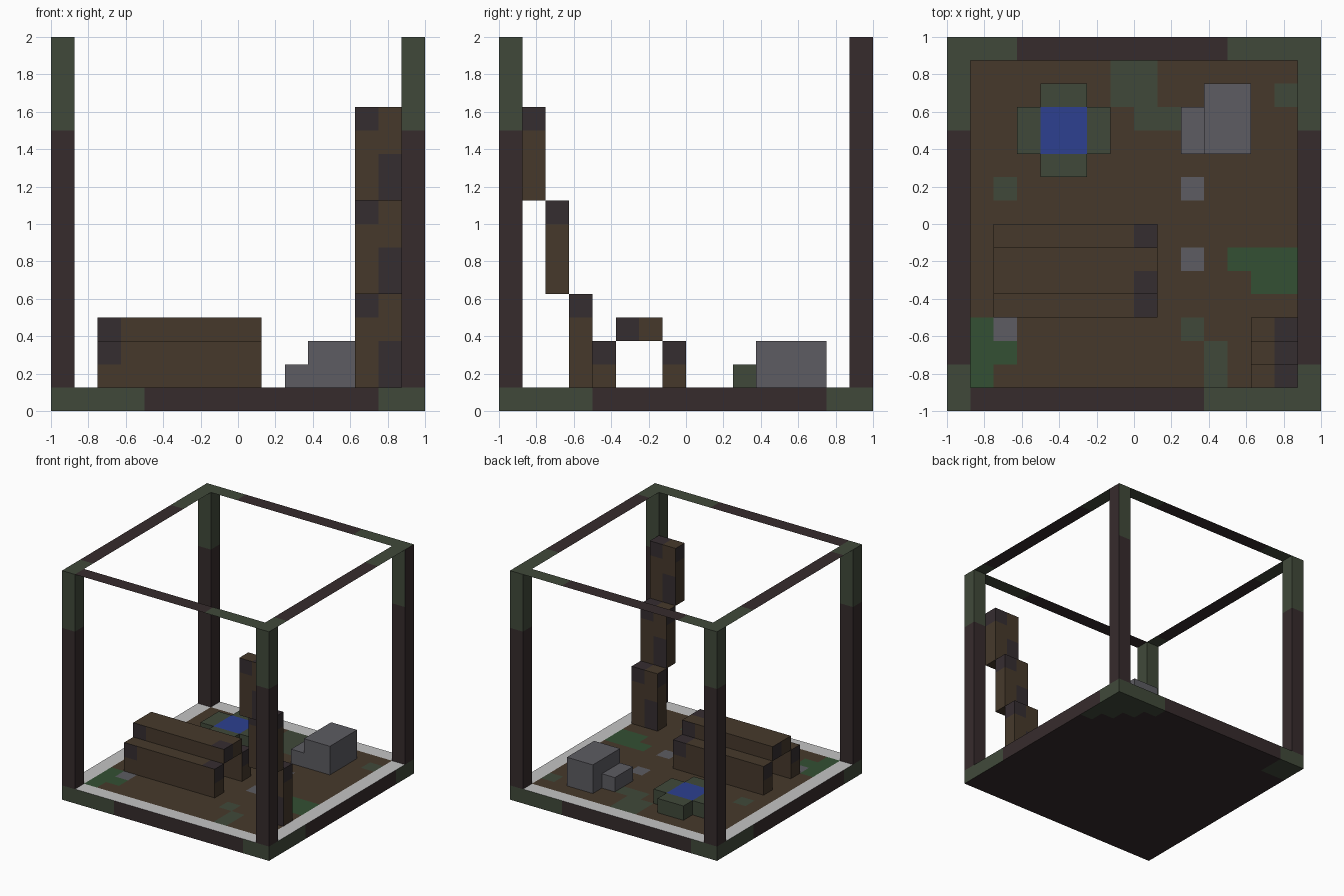
import bpy
import bmesh
from mathutils import Vector

cube = bpy.data.objects.get("Cube")
if cube:
    bpy.data.objects.remove(cube, do_unlink=True)

U = 0.125  # one grid cell
SIDES = ("+x", "-x", "+y", "-y")
ALL = SIDES + ("+z", "-z")


def make_material(name, code):
    def linear(text):
        c = int(text, 16) / 255
        return c / 12.92 if c < 0.04 else ((c + 0.055) / 1.055) ** 2.4
    rgba = [linear(code[i:i + 2]) for i in (0, 2, 4)] + [1]
    mat = bpy.data.materials.new(name)
    mat.use_nodes = True
    mat.diffuse_color = rgba
    bsdf = mat.node_tree.nodes["Principled BSDF"]
    bsdf.inputs["Base Color"].default_value = rgba
    bsdf.inputs["Roughness"].default_value = 0.9
    return mat


PALETTE = {name: make_material(name, code) for name, code in (
    ("dark wood", "362B2C"), ("moss", "40493A"), ("bark brown", "46392B"),
    ("knot", "352D30"), ("stone grey", "5D5C62"), ("water blue", "2D4090"),
    ("grass green", "335033"), ("pale rim", "C4C4C4"))}


def block(name, lo, hi, paint, faces=ALL):
    """Box (in grid cells) whose faces are split in cells; paint is a colour or a rule."""
    bm = bmesh.new()
    used = []
    for face in faces:
        a = "xyz".index(face[1])
        u, v = (a + 1) % 3, (a + 2) % 3
        positive = face[0] == "+"
        for i in range(lo[u], hi[u]):
            for j in range(lo[v], hi[v]):
                corners = []
                for du, dv in ((0, 0), (1, 0), (1, 1), (0, 1)):
                    p = Vector()
                    p[a] = hi[a] if positive else lo[a]
                    p[u], p[v] = i + du, j + dv
                    corners.append(p)
                if not positive:
                    corners.reverse()
                quad = bm.faces.new([bm.verts.new(p * U) for p in corners])
                centre = sum(corners, Vector()) / 4
                colour = paint if isinstance(paint, str) else paint(centre, face)
                if colour not in used:
                    used.append(colour)
                quad.material_index = used.index(colour)
    bmesh.ops.remove_doubles(bm, verts=bm.verts[:], dist=0.001)
    mesh = bpy.data.meshes.new(name)
    bm.to_mesh(mesh)
    bm.free()
    for colour in used:
        mesh.materials.append(PALETTE[colour])
    obj = bpy.data.objects.new(name, mesh)
    bpy.context.collection.objects.link(obj)
    return obj


def from_left(c, face, lo, hi):
    """Distance from the left edge of a side face as seen from outside."""
    return {"-y": c.x - lo[0], "+y": hi[0] - c.x,
            "+x": c.y - lo[1], "-x": hi[1] - c.y}[face]


# Base tray: mossy ends on each side, mossy patches below
def base_paint(c, face):
    if face == "-z":
        near = c.x > 4 and c.y > 4 and max(c.x, c.y) > 6 and c.x + c.y > 11
        mossy = near or (c.x < -6 and c.y > 6)
    else:
        d = from_left(c, face, (-8, -8), (8, 8))
        mossy = d < 4 or d > 14
    return "moss" if mossy else "dark wood"


block("base", (-8, -8, 0), (8, 8, 1), base_paint, SIDES + ("-z",))

# Floor: soil with patches (x0, y0, x1, y1) and a pale rim
PATCHES = {
    "moss": [(-1, 5, 1, 7), (0, 4, 2, 5), (6, 5, 7, 6), (-6, 1, -5, 2),
             (2, -5, 3, -4), (3, -7, 4, -5)],
    "stone grey": [(2, 1, 3, 2), (2, -2, 3, -1), (-6, -5, -5, -4)],
    "grass green": [(4, -2, 7, -1), (5, -3, 7, -2), (-7, -7, -6, -4),
                    (-6, -6, -5, -5)],
}


def floor_paint(c, face):
    if max(abs(c.x), abs(c.y)) > 7:
        return "pale rim"
    for colour, rects in PATCHES.items():
        if any(x0 < c.x < x1 and y0 < c.y < y1 for x0, y0, x1, y1 in rects):
            return colour
    return "bark brown"


block("floor", (-8, -8, 1), (8, 8, 1), floor_paint, ("+z",))


# Corner posts with mossy tops
def post_paint(c, face):
    bare = face == "+x" and c.x > 7 and c.y > 7
    return "moss" if c.z > 12 and not bare else "dark wood"


for side, x in (("right", -8), ("left", 7)):
    for end, y in (("front", -8), ("back", 7)):
        block(f"{end}_{side}_post", (x, y, 1), (x + 1, y + 1, 16), post_paint, SIDES)


# Flat top rim, mossy at the corners
def rim_paint(c, face):
    if c.y > 7:
        mossy = c.x < -5 or c.x > 3.8
    elif c.y < -7:
        mossy = c.x < -7 or c.x > 3
    else:
        mossy = c.y > 4 or c.y < -6
    return "moss" if mossy else "dark wood"


for name, lo, hi in (("front", (-8, -8), (8, -7)), ("back", (-8, 7), (8, 8)),
                     ("right", (-8, -7), (-7, 7)), ("left", (7, -7), (8, 7))):
    block(f"top_rim_{name}", (*lo, 16), (*hi, 16), rim_paint, ("+z",))


# Wooden beams with knots in the corners of their faces
def beam(name, lo, hi):
    tall = hi[2] - lo[2] > 2

    def paint(c, face):
        if face == "-z":
            knot = False
        elif face == "+z":
            knot = hi[0] - c.x < 1 and c.y - lo[1] < 1
        else:
            d = from_left(c, face, lo, hi)
            knot = hi[2] - c.z < 1 and d < 1
            if tall and face[1] == "y":
                knot = knot or (d > 1 and c.z - lo[2] < 2)
        return "knot" if knot else "bark brown"

    block(name, lo, hi, paint)


beam("front_log", (-6, -4, 1), (1, -3, 3))
beam("back_log", (-6, -1, 1), (1, 0, 3))
beam("top_log", (-6, -3, 3), (1, -1, 4))
for i, level in enumerate(("lower", "middle", "upper")):
    beam(f"{level}_trunk", (5, -5 - i, 1 + 4 * i), (7, -4 - i, 5 + 4 * i))

# Rocks
block("large_rock", (3, 3, 1), (5, 6, 3), "stone grey", SIDES + ("+z",))
block("small_rock", (2, 3, 1), (3, 5, 2), "stone grey", SIDES + ("+z",))

# Pond: water between four mossy banks
block("pond_water", (-4, 3, 2), (-2, 5, 2), "water blue", ("+z",))
for name, lo, hi in (("front", (-4, 2), (-2, 3)), ("back", (-4, 5), (-2, 6)),
                     ("right", (-5, 3), (-4, 5)), ("left", (-2, 3), (-1, 5))):
    block(f"pond_bank_{name}", (*lo, 1), (*hi, 2), "moss", SIDES + ("+z",))
